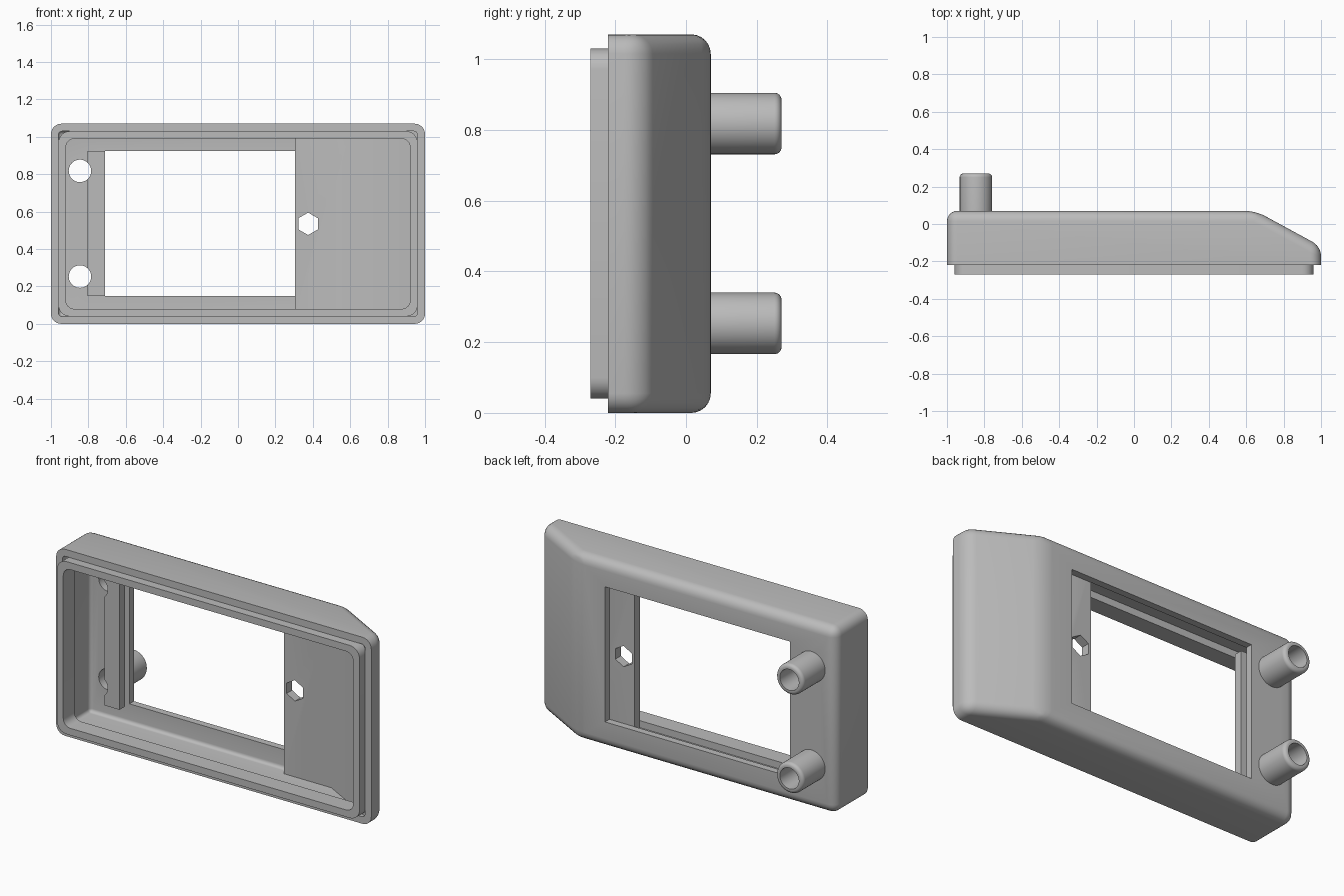
import bpy, bmesh, math
from mathutils import Matrix

if "Cube" in bpy.data.objects:
    bpy.data.objects.remove(bpy.data.objects["Cube"])

HEIGHT = 1.07
FRONT, BACK, WALL = -0.22, 0.07, 0.04
TOL = 1e-4

grey = bpy.data.materials.new("plain grey")
grey.use_nodes = True
colour = (0.5, 0.5, 0.5, 1)
grey.diffuse_color = colour
grey.node_tree.nodes["Principled BSDF"].inputs["Base Color"].default_value = colour


def finish(name, bm):
    bmesh.ops.recalc_face_normals(bm, faces=bm.faces)
    mesh = bpy.data.meshes.new(name)
    bm.to_mesh(mesh)
    bm.free()
    mesh.materials.append(grey)
    obj = bpy.data.objects.new(name, mesh)
    bpy.context.collection.objects.link(obj)
    return obj


def round_edges(bm, radius, rule):
    edges = [e for e in bm.edges if rule(e.verts[0].co, e.verts[1].co)]
    bmesh.ops.bevel(bm, geom=edges, offset=radius, segments=6,
                    profile=0.5, affect='EDGES', clamp_overlap=True)


def prism(name, outline, z0, z1, radius=0, rule=None):
    """Upright extrusion of an (x, y) outline, with chosen edges rounded."""
    bm = bmesh.new()
    base = bm.faces.new([bm.verts.new((x, y, z0)) for x, y in outline])
    top = bmesh.ops.extrude_face_region(bm, geom=[base])["geom"]
    bmesh.ops.translate(bm, vec=(0, 0, z1 - z0),
                        verts=[v for v in top if isinstance(v, bmesh.types.BMVert)])
    if radius:
        round_edges(bm, radius, rule)
    return finish(name, bm)


def box(name, x0, x1, y0, y1, z0, z1, radius=0, rule=None):
    return prism(name, [(x0, y0), (x1, y0), (x1, y1), (x0, y1)], z0, z1, radius, rule)


def rod(name, x, z, y0, y1, r, sides=48, radius=0):
    """Cylinder along y, with an optional rounded back rim."""
    bm = bmesh.new()
    bmesh.ops.create_cone(bm, cap_ends=True, segments=sides,
                          radius1=r, radius2=r, depth=y1 - y0)
    turn = Matrix.Translation((x, (y0 + y1) / 2, z)) @ Matrix.Rotation(math.pi / 2, 4, 'X')
    bmesh.ops.transform(bm, matrix=turn, verts=bm.verts)
    if radius:
        round_edges(bm, radius, lambda a, b: min(a.y, b.y) > y1 - TOL)
    return finish(name, bm)


def boolean(obj, others, operation='DIFFERENCE'):
    for other in others:
        mod = obj.modifiers.new("bool", 'BOOLEAN')
        mod.operation, mod.solver, mod.object = operation, 'EXACT', other
    graph = bpy.context.evaluated_depsgraph_get()
    mesh = bpy.data.meshes.new_from_object(obj.evaluated_get(graph))
    obj.modifiers.clear()
    obj.data = mesh


def along_y(a, b):
    return abs(a.y - b.y) > TOL and abs(a.x - b.x) < TOL and abs(a.z - b.z) < TOL


def behind(y):
    return lambda a, b: max(a.y, b.y) > y + TOL


# Hollow shell with one sloped end
shell = prism("shell", [(-1, FRONT), (1, FRONT), (1, -0.12), (0.65, BACK), (-1, BACK)],
              0, HEIGHT, 0.055, behind(FRONT))
inner = 1 - WALL
cavity = prism("cavity_cutter",
               [(-inner, -0.4), (inner, -0.4), (inner, -0.144), (0.638, 0.03), (-inner, 0.03)],
               WALL, HEIGHT - WALL, 0.02, behind(-0.4))
window = box("window_cutter", -0.71, 0.465, -0.1, 0.2, 0.15, 0.925)

# Front lip ring fitted inside the shell wall
lip = box("front_lip", -inner, inner, -0.27, -0.17, WALL, HEIGHT - WALL, 0.06, along_y)
lip_hole = box("lip_cutter", -0.92, 0.92, -0.4, 0, 0.08, HEIGHT - 0.08, 0.045, along_y)

# Mounting panel that follows the sloped end
panel = prism("mounting_panel",
              [(0.305, -0.02), (0.606, -0.02), (inner, -0.212), (inner, -0.144),
               (0.638, 0.03), (0.305, 0.03)], WALL, HEIGHT - WALL)
hex_hole = rod("hex_cutter", 0.375, HEIGHT / 2, -0.3, 0.3, 0.06, sides=6)

# Grooved rail beside the window
rail = prism("grooved_rail",
             [(-0.805, -0.06), (-0.71, -0.06), (-0.71, -0.01), (-0.755, -0.01),
              (-0.755, 0.03), (-0.805, 0.03)], 0.15, 0.925)

# Tubular pegs and their bores
pegs, bores = [], []
for label, z in (("lower", 0.253), ("upper", 0.818)):
    pegs.append(rod(label + "_peg", -0.845, z, 0.05, 0.27, 0.087, radius=0.02))
    bores.append(rod(label + "_bore_cutter", -0.845, z, -0.5, 0.5, 0.06))

boolean(shell, [cavity, window] + bores)
boolean(lip, [lip_hole])
boolean(panel, [hex_hole])
boolean(rail, bores)
for peg, bore in zip(pegs, bores):
    boolean(peg, [bore])

for cutter in [cavity, window, lip_hole, hex_hole] + bores:
    bpy.data.objects.remove(cutter)

# Smooth the rounded edges, keep the rest crisp
bpy.ops.object.select_all(action='DESELECT')
for part in [shell, lip, panel, rail] + pegs:
    part.select_set(True)
    bpy.context.view_layer.objects.active = part
bpy.ops.object.shade_smooth_by_angle(angle=math.radians(35))
